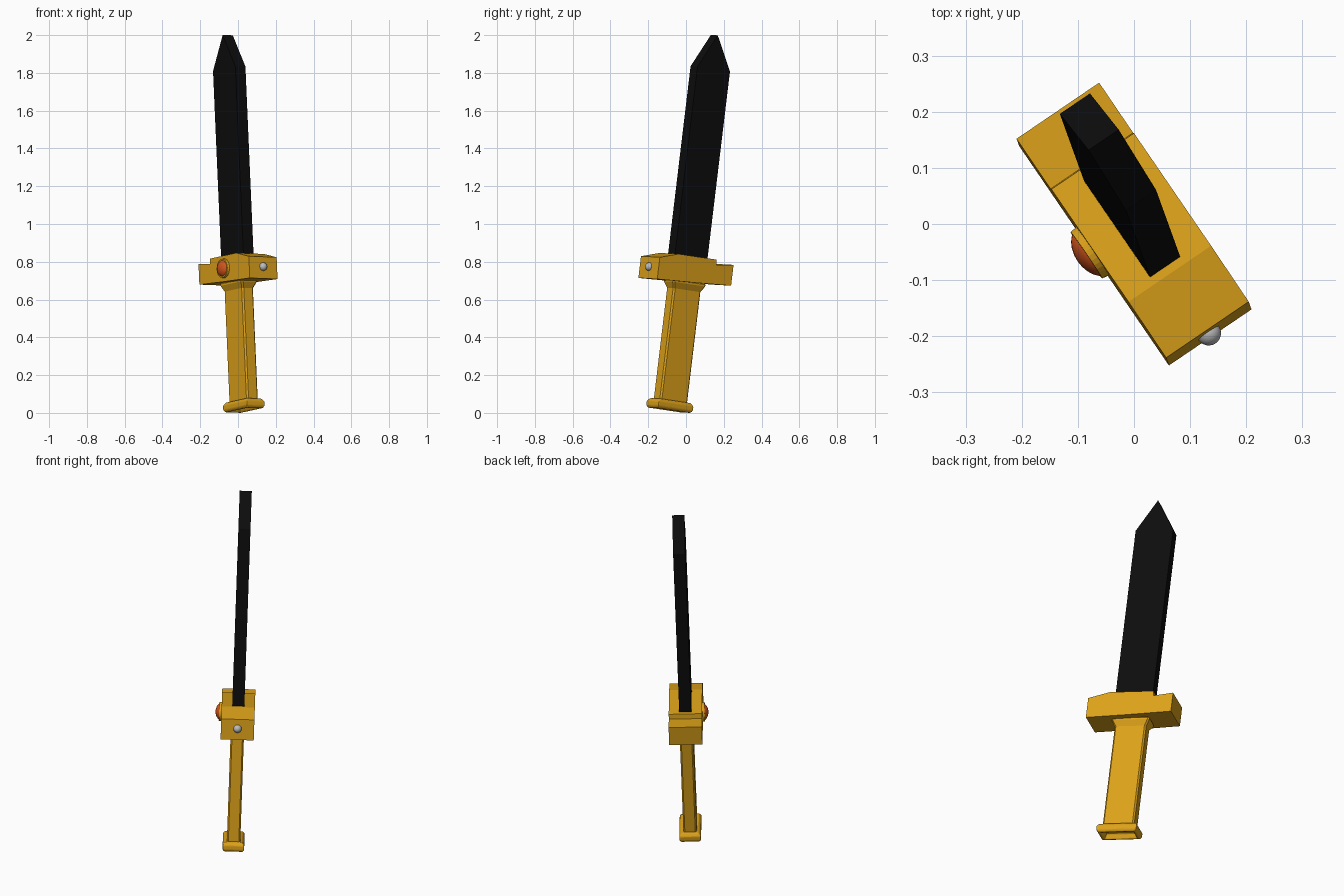
import bpy, bmesh
from mathutils import Matrix, Vector

if "Cube" in bpy.data.objects:
    bpy.data.objects.remove(bpy.data.objects["Cube"])

# Leaning frame: local x = along the guard, y = thickness, z = along the blade
up = Vector((-0.043, 0.119, 0.992)).normalized()
along = Vector((0.565, -0.825, 0.123))
along = (along - up * along.dot(up)).normalized()
across = up.cross(along)
FRAME = Matrix((along, across, up)).transposed().to_4x4()
FRAME.translation = (0, 0, 0.75)


def material(name, color, rough=0.5):
    m = bpy.data.materials.new(name)
    m.use_nodes = True
    m.diffuse_color = (*color, 1)
    shader = m.node_tree.nodes["Principled BSDF"]
    shader.inputs["Base Color"].default_value = (*color, 1)
    shader.inputs["Roughness"].default_value = rough
    return m


gold = material("gold", (0.72, 0.36, 0.01))
black = material("black", (0.004, 0.004, 0.004))
orange = material("orange", (0.65, 0.09, 0.012))
silver = material("silver", (0.5, 0.5, 0.5))


def finish(name, bm, mat, smooth=False, bevel=0, segments=1):
    bmesh.ops.recalc_face_normals(bm, faces=bm.faces)
    mesh = bpy.data.meshes.new(name)
    bm.to_mesh(mesh)
    bm.free()
    mesh.materials.append(mat)
    for p in mesh.polygons:
        p.use_smooth = smooth
    obj = bpy.data.objects.new(name, mesh)
    bpy.context.collection.objects.link(obj)
    obj.matrix_world = FRAME
    if bevel:
        mod = obj.modifiers.new("Bevel", "BEVEL")
        mod.width = bevel
        mod.segments = segments
    return obj


def slab(name, outline, thickness, mat):
    """Extrude an outline of (x, z) points through the thickness."""
    bm = bmesh.new()
    face = bm.faces.new([bm.verts.new((x, -thickness / 2, z)) for x, z in outline])
    out = bmesh.ops.extrude_face_region(bm, geom=[face])
    verts = [v for v in out["geom"] if isinstance(v, bmesh.types.BMVert)]
    bmesh.ops.translate(bm, verts=verts, vec=(0, thickness, 0))
    return finish(name, bm, mat)


def loft(name, rings, mat, bevel, segments=1):
    """Stack rectangles given as (width, thickness, z)."""
    bm = bmesh.new()
    loops = [[bm.verts.new((i * w / 2, j * t / 2, z))
              for i, j in ((-1, -1), (1, -1), (1, 1), (-1, 1))] for w, t, z in rings]
    for a, b in zip(loops, loops[1:]):
        for k in range(4):
            n = (k + 1) % 4
            bm.faces.new((a[k], a[n], b[n], b[k]))
    bm.faces.new(loops[0])
    bm.faces.new(loops[-1])
    return finish(name, bm, mat, bevel=bevel, segments=segments)


def ball(name, center, radii, mat):
    bm = bmesh.new()
    bmesh.ops.create_uvsphere(bm, u_segments=24, v_segments=14, radius=1)
    bmesh.ops.scale(bm, vec=radii, verts=bm.verts)
    bmesh.ops.translate(bm, vec=center, verts=bm.verts)
    return finish(name, bm, mat, smooth=True)


# Blade with a chisel point
slab("blade", [(-0.105, 0.03), (0.105, 0.03), (0.105, 1.08),
               (0, 1.26), (-0.105, 1.08)], 0.065, black)

# Crossguard: stepped on one side of the blade, sloping on the other
slab("guard", [(-0.237, -0.045), (0, -0.058), (0.237, -0.068), (0.237, 0.048),
               (0.12, 0.08), (-0.125, 0.08), (-0.13, 0.052), (-0.237, 0.066)],
     0.178, gold)

# Grip flaring into the guard
loft("grip", [(0.176, 0.072, -0.71), (0.176, 0.072, -0.1),
              (0.21, 0.1, -0.068), (0.21, 0.1, -0.05)], gold, 0.008)

# Pommel rim with a recessed underside
loft("pommel", [(0.16, 0.056, -0.715), (0.185, 0.078, -0.742), (0.21, 0.1, -0.742),
                (0.226, 0.116, -0.73), (0.226, 0.116, -0.705),
                (0.2, 0.092, -0.69)], gold, 0.005, 2)

# Gem in a round setting on one face, stud on the guard's end
bm = bmesh.new()
bmesh.ops.create_cone(bm, cap_ends=True, segments=32, radius1=0.055, radius2=0.05, depth=0.03,
                      matrix=Matrix.Translation((0, -0.087, 0.012))
                      @ Matrix.Rotation(1.5708, 4, "X"))
finish("gem_setting", bm, gold)
ball("gem", (0, -0.087, 0.012), (0.05, 0.034, 0.047), orange)
ball("end_stud", (0.237, 0, -0.005), (0.022, 0.022, 0.022), silver)
